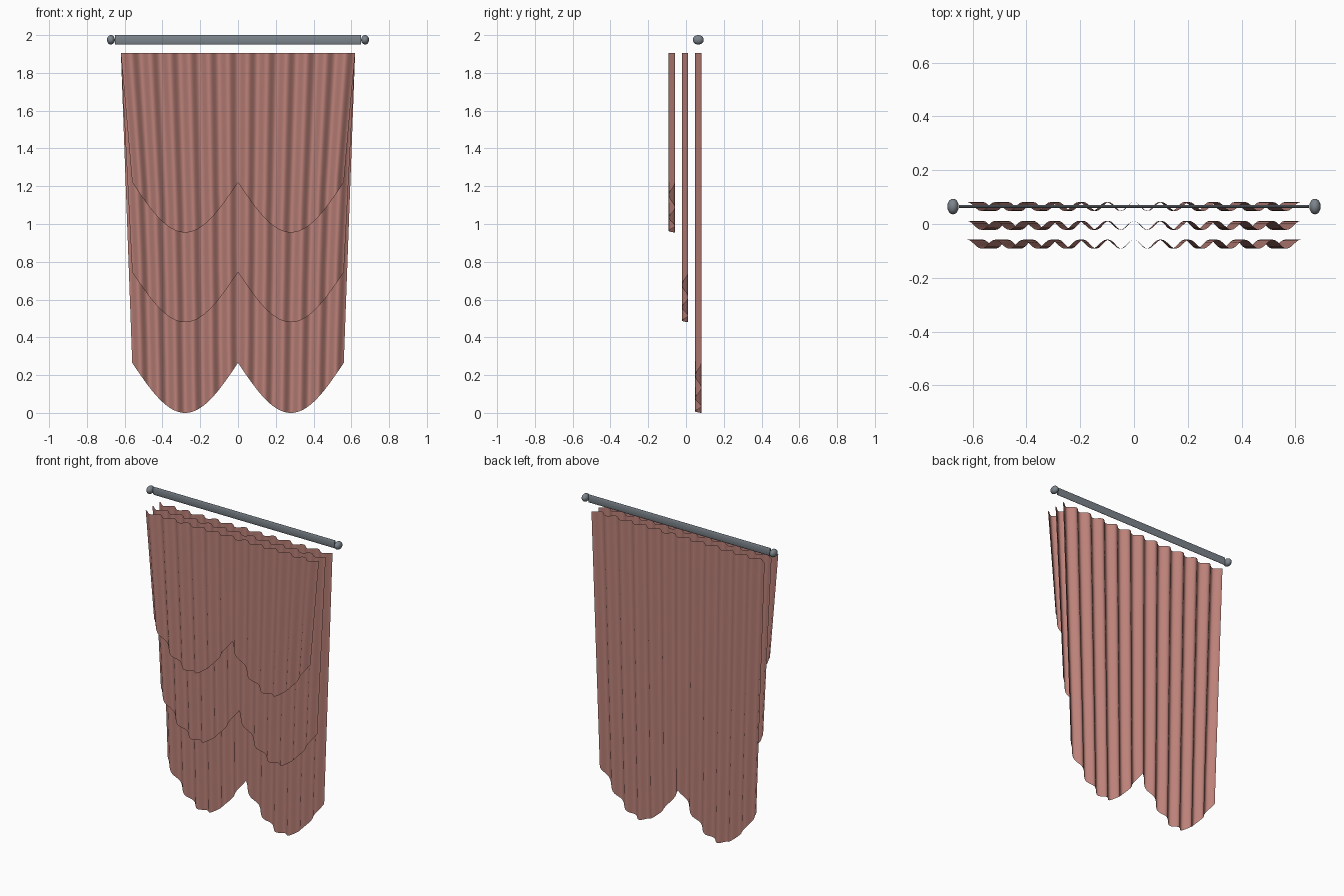
import bpy, bmesh, math

cube = bpy.data.objects.get("Cube")
if cube:
    bpy.data.objects.remove(cube)


def material(name, rgb):
    m = bpy.data.materials.new(name)
    m.use_nodes = True
    color = (*rgb, 1)
    m.diffuse_color = color
    m.node_tree.nodes["Principled BSDF"].inputs["Base Color"].default_value = color
    return m


rose = material("dusty rose fabric", (0.50, 0.22, 0.19))
steel = material("grey steel", (0.20, 0.23, 0.26))

PLEATS, STEPS, ROWS = 12, 12, 8
TOP, TOP_W, HEM_W = 1.905, 1.24, 1.12
ROD_Y, ROD_Z = 0.065, 1.975


def finish(obj, mat):
    obj.data.materials.append(mat)
    bpy.ops.object.select_all(action='DESELECT')
    obj.select_set(True)
    bpy.context.view_layer.objects.active = obj
    bpy.ops.object.shade_smooth_by_angle(angle=math.radians(40))


# Pleated sheet, tapering down to a hem of two scallops
def curtain(name, y, hem):
    bm = bmesh.new()
    count = PLEATS * STEPS
    columns = []
    for i in range(count + 1):
        u = i / count - 0.5
        fold = y + 0.0165 * math.cos(2 * math.pi * PLEATS * u)
        bottom = hem + 0.265 * (1 - abs(math.sin(2 * math.pi * u)))
        col = []
        for j in range(ROWS + 1):
            t = j / ROWS
            x = u * (TOP_W + (HEM_W - TOP_W) * t)
            col.append(bm.verts.new((x, fold, TOP + (bottom - TOP) * t)))
        columns.append(col)
    for a, b in zip(columns, columns[1:]):
        for j in range(ROWS):
            bm.faces.new((a[j], a[j + 1], b[j + 1], b[j]))
    mesh = bpy.data.meshes.new(name)
    bm.to_mesh(mesh)
    bm.free()
    obj = bpy.data.objects.new(name, mesh)
    bpy.context.collection.objects.link(obj)
    finish(obj, rose)


for name, y, hem in (("front_curtain", -0.075, 0.955),
                     ("middle_curtain", -0.005, 0.48),
                     ("back_curtain", 0.065, 0.0)):
    curtain(name, y, hem)

# Flattened rod
bpy.ops.mesh.primitive_cylinder_add(vertices=32, radius=1, depth=2,
                                    location=(0, ROD_Y, ROD_Z),
                                    rotation=(0, math.pi / 2, 0))
rod = bpy.context.object
rod.name = "curtain_rod"
rod.scale = (0.026, 0.006, 0.65)
finish(rod, steel)

# Oval end knobs
for side, label in ((-1, "right"), (1, "left")):
    bpy.ops.mesh.primitive_uv_sphere_add(segments=32, ring_count=16, radius=1,
                                         location=(side * 0.673, ROD_Y, ROD_Z))
    knob = bpy.context.object
    knob.name = label + "_rod_knob"
    knob.scale = (0.021, 0.029, 0.025)
    finish(knob, steel)
